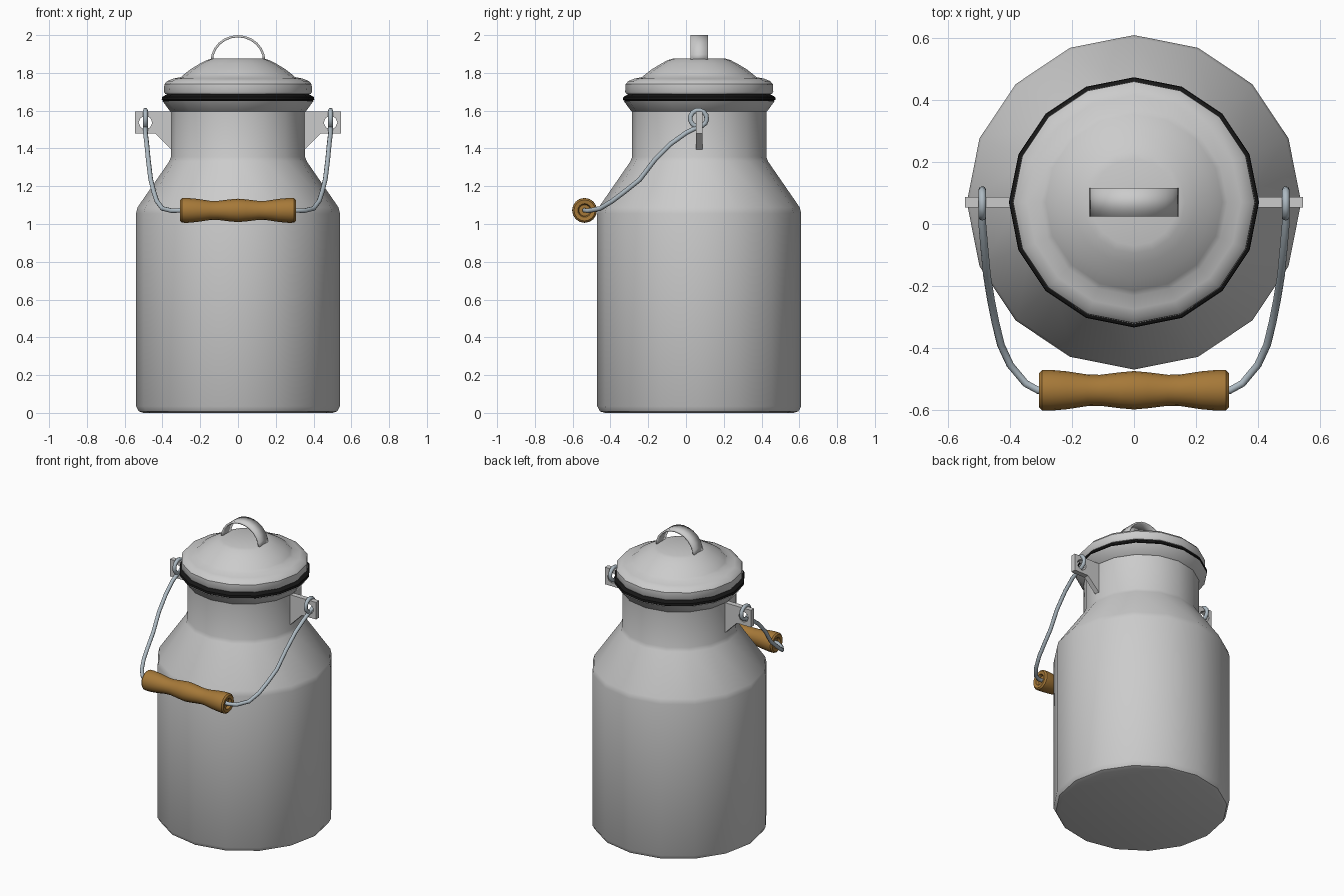
import bpy, bmesh
from math import sin, cos, pi, radians
from mathutils import Matrix

cube = bpy.data.objects.get("Cube")
if cube:
    bpy.data.objects.remove(cube, do_unlink=True)

CAN_Y = 0.07      # axis of the can
GRIP_Y, GRIP_Z = -0.537, 1.072


def material(name, color, rough=0.6):
    mat = bpy.data.materials.new(name)
    mat.use_nodes = True
    mat.diffuse_color = (*color, 1)
    bsdf = mat.node_tree.nodes["Principled BSDF"]
    bsdf.inputs["Base Color"].default_value = (*color, 1)
    bsdf.inputs["Roughness"].default_value = rough
    return mat


def finish(obj, mat=None, angle=35):
    if mat:
        obj.data.materials.clear()
        obj.data.materials.append(mat)
    bpy.ops.object.select_all(action='DESELECT')
    bpy.context.view_layer.objects.active = obj
    obj.select_set(True)
    if obj.type == 'CURVE':
        bpy.ops.object.convert(target='MESH')
    bpy.ops.object.shade_smooth_by_angle(angle=radians(angle))
    return obj


def add_object(name, data):
    obj = bpy.data.objects.new(name, data)
    bpy.context.collection.objects.link(obj)
    return obj


def lathe(name, profile, matrix, sides=16, ring=False, mat=None, angle=35):
    """Turn (radius, height) points about the local z axis."""
    bm = bmesh.new()
    loops = [[bm.verts.new((r * sin(2 * pi * i / sides), r * cos(2 * pi * i / sides), h))
              for i in range(sides)] for r, h in profile]
    pairs = list(zip(loops, loops[1:]))
    if ring:
        pairs.append((loops[-1], loops[0]))
    else:
        bm.faces.new(loops[0])
        bm.faces.new(loops[-1])
    for a, b in pairs:
        for i in range(sides):
            j = (i + 1) % sides
            bm.faces.new((a[i], a[j], b[j], b[i]))
    bmesh.ops.recalc_face_normals(bm, faces=bm.faces)
    bm.transform(matrix)
    mesh = bpy.data.meshes.new(name)
    bm.to_mesh(mesh)
    bm.free()
    return finish(add_object(name, mesh), mat, angle)


def curve(name, dims, paths, cyclic):
    data = bpy.data.curves.new(name, 'CURVE')
    data.dimensions = dims
    for path in paths:
        spline = data.splines.new('POLY')
        spline.points.add(len(path) - 1)
        for point, co in zip(spline.points, path):
            point.co = (*co, 1)
        spline.use_cyclic_u = cyclic
    return add_object(name, data)


black = material("black_rubber", (0.008, 0.008, 0.008))
wood = material("wood", (0.38, 0.19, 0.04))
steel = material("steel_wire", (0.42, 0.49, 0.54), 0.4)
can = Matrix.Translation((0, CAN_Y, 0))

# Can body with shoulder, neck and flared rim
lathe("can_body", [(0.50, 0), (0.525, 0.008), (0.54, 0.035), (0.54, 1.055), (0.532, 1.088),
                   (0.365, 1.33), (0.355, 1.355), (0.355, 1.595), (0.36, 1.597),
                   (0.40, 1.652), (0.35, 1.656)], can)

# Rubber seal between rim and lid
lathe("seal", [(0.395, 1.652), (0.404, 1.658), (0.402, 1.672), (0.375, 1.688), (0.35, 1.688),
               (0.35, 1.652)], can, ring=True, mat=black)

# Domed lid
lathe("lid", [(0.34, 1.66), (0.36, 1.686), (0.385, 1.688), (0.392, 1.70), (0.39, 1.74),
              (0.375, 1.757), (0.345, 1.769), (0.302, 1.778), (0.285, 1.793), (0.25, 1.82),
              (0.20, 1.85), (0.165, 1.868), (0.14, 1.875)], can)

# Arched strap handle on the lid
bm = bmesh.new()
steps = 12
rows = []
for i in range(steps + 1):
    a = pi * i / steps
    rows.append([bm.verts.new((0.145 * cos(a), y, 1.862 + 0.138 * sin(a))) for y in (0.025, 0.117)])
for a, b in zip(rows, rows[1:]):
    bm.faces.new((a[0], a[1], b[1], b[0]))
bmesh.ops.recalc_face_normals(bm, faces=bm.faces)
if sum(f.normal.z for f in bm.faces) < 0:
    bmesh.ops.reverse_faces(bm, faces=bm.faces)
mesh = bpy.data.meshes.new("lid_handle")
bm.to_mesh(mesh)
bm.free()
strap = add_object("lid_handle", mesh)
solid = strap.modifiers.new("thickness", 'SOLIDIFY')
solid.thickness = 0.012
solid.offset = -1
finish(strap)

# Pierced ears on both sides of the neck
for side, label in ((1, "left"), (-1, "right")):
    outline = [(0.34, 1.595), (0.545, 1.595), (0.545, 1.48), (0.44, 1.48),
               (0.355, 1.395), (0.34, 1.395)]
    hole = [(0.49 + 0.036 * cos(pi * i / 4), 1.537 + 0.036 * sin(pi * i / 4)) for i in range(8)]
    ear = curve(label + "_ear", '2D', [[(side * x, z, 0) for x, z in p] for p in (outline, hole)], True)
    ear.data.fill_mode = 'BOTH'
    ear.data.extrude = 0.017
    ear.rotation_euler.x = pi / 2
    ear.location.y = CAN_Y
    finish(ear)

# Wire bail: an eye through each ear, then down to the grip
half = []
for i in range(13):
    a = radians(-110 - 340 * i / 12)
    half.append((0.49, 0.066 + 0.044 * cos(a), 1.559 + 0.044 * sin(a)))
half += [(0.49, 0.0, 1.482), (0.483, -0.08, 1.425), (0.475, -0.165, 1.34), (0.462, -0.245, 1.235),
         (0.447, -0.32, 1.175), (0.43, -0.39, 1.122), (0.40, -0.455, 1.082),
         (0.35, -0.515, 1.07), (0.31, GRIP_Y, GRIP_Z), (0.27, GRIP_Y, GRIP_Z)]
bail = curve("wire_bail", '3D', [half + [(-x, y, z) for x, y, z in reversed(half)]], False)
bail.data.bevel_depth = 0.0125
bail.data.bevel_resolution = 2
bail.data.use_fill_caps = True
finish(bail, steel, 60)

# Turned wooden grip with recessed ends
grip_half = [(0.03, -0.285), (0.036, -0.303), (0.056, -0.306), (0.065, -0.297), (0.066, -0.27),
             (0.061, -0.215), (0.051, -0.15), (0.05, -0.11), (0.058, -0.045)]
lathe("grip", grip_half + [(0.062, 0)] + [(r, -h) for r, h in reversed(grip_half)],
      Matrix.Translation((0, GRIP_Y, GRIP_Z)) @ Matrix.Rotation(pi / 2, 4, 'Y'), mat=wood)
